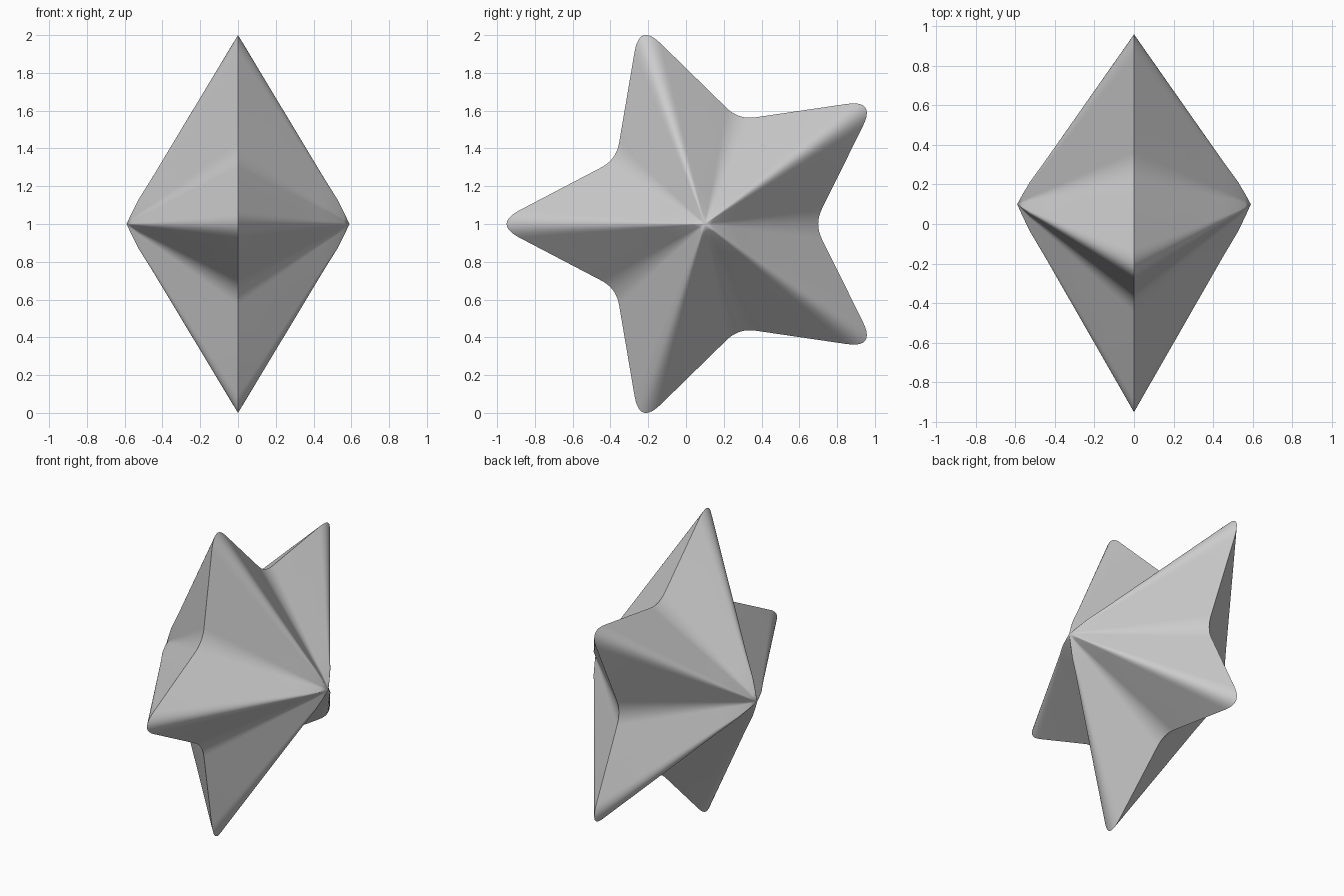
import bpy, bmesh, math
from mathutils import Vector

cube = bpy.data.objects.get("Cube")
if cube:
    bpy.data.objects.remove(cube, do_unlink=True)

CENTRE = Vector((0, 0.1, 1))
TIP, VALLEY, HEIGHT = 1.12, 0.58, 0.59
TIP_CUT, VALLEY_CUT, STEPS = 0.158, 0.09, 10
# Radial scale and height of each ring, from the rim to near the apex
RINGS = [(1, 0), (0.75, 0.255), (0.5, 0.51), (0.25, 0.765), (0.13, 0.892), (0.06, 0.952)]

# Star corners before rounding
corners = []
for i in range(10):
    r = VALLEY if i % 2 else TIP
    a = math.pi + i * math.pi / 5
    corners.append(Vector((0, r * math.cos(a), r * math.sin(a))))

# Rounded star outline
outline = []
for i, c in enumerate(corners):
    cut = VALLEY_CUT if i % 2 else TIP_CUT
    a = c + (corners[i - 1] - c).normalized() * cut
    b = c + (corners[(i + 1) % 10] - c).normalized() * cut
    for k in range(STEPS + 1):
        t = k / STEPS
        outline.append(a * (1 - t) ** 2 + c * 2 * t * (1 - t) + b * t * t)

# Two pointed sides sharing one rim
bm = bmesh.new()
n = len(outline)
rim = [bm.verts.new(CENTRE + p) for p in outline]
for side in (1, -1):
    ring = rim
    for scale, height in RINGS[1:]:
        x = Vector((side * HEIGHT * height, 0, 0))
        inner = [bm.verts.new(CENTRE + p * scale + x) for p in outline]
        for i in range(n):
            j = (i + 1) % n
            bm.faces.new((ring[i], ring[j], inner[j], inner[i]))
        ring = inner
    apex = bm.verts.new(CENTRE + Vector((side * HEIGHT, 0, 0)))
    for i in range(n):
        bm.faces.new((ring[i], ring[(i + 1) % n], apex))
bmesh.ops.recalc_face_normals(bm, faces=bm.faces)

mesh = bpy.data.meshes.new("star")
bm.to_mesh(mesh)
bm.free()
star = bpy.data.objects.new("star", mesh)
bpy.context.collection.objects.link(star)

# Plain grey surface
grey = bpy.data.materials.new("light grey")
grey.use_nodes = True
colour = (0.6, 0.6, 0.6, 1)
grey.diffuse_color = colour
grey.node_tree.nodes["Principled BSDF"].inputs["Base Color"].default_value = colour
mesh.materials.append(grey)

# Smooth ridges with a sharp rim
bpy.ops.object.select_all(action="DESELECT")
star.select_set(True)
bpy.context.view_layer.objects.active = star
bpy.ops.object.shade_smooth_by_angle(angle=math.radians(40))
